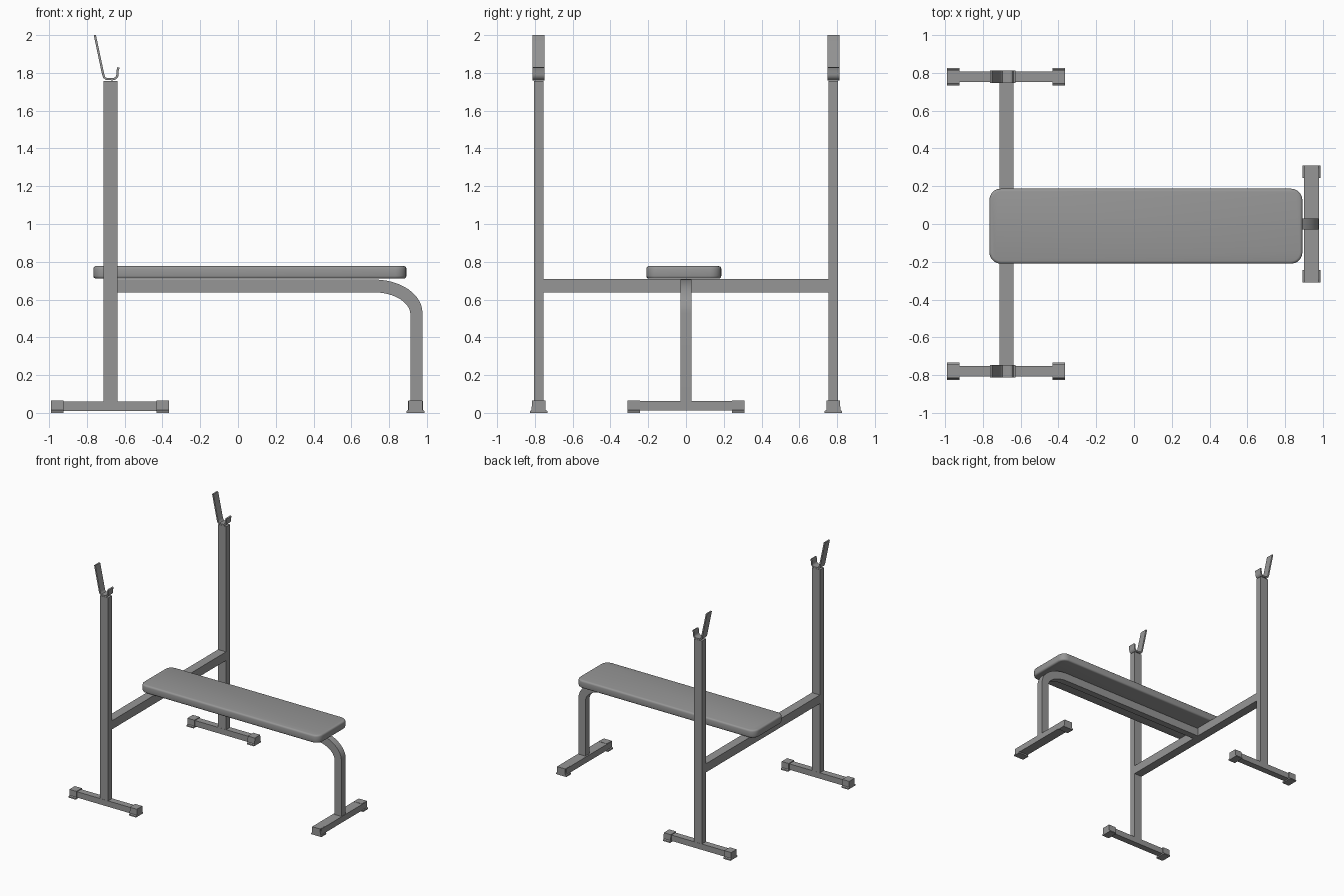
import bpy, bmesh, math
from mathutils import Vector

if "Cube" in bpy.data.objects:
    bpy.data.objects.remove(bpy.data.objects["Cube"])

# dark grey for the whole bench
GREY = bpy.data.materials.new("dark_grey")
GREY.diffuse_color = (0.305, 0.305, 0.305, 1)
GREY.use_nodes = True
GREY.node_tree.nodes["Principled BSDF"].inputs["Base Color"].default_value = GREY.diffuse_color


def finish(name, bm, smooth=True):
    bmesh.ops.recalc_face_normals(bm, faces=bm.faces)
    me = bpy.data.meshes.new(name)
    bm.to_mesh(me)
    bm.free()
    me.materials.append(GREY)
    ob = bpy.data.objects.new(name, me)
    bpy.context.collection.objects.link(ob)
    if smooth:
        bpy.ops.object.select_all(action='DESELECT')
        bpy.context.view_layer.objects.active = ob
        ob.select_set(True)
        bpy.ops.object.shade_smooth_by_angle(angle=math.radians(40))
    return ob


def box_mesh(lo, hi):
    bm = bmesh.new()
    bmesh.ops.create_cube(bm, size=1)
    for v in bm.verts:
        v.co = [l + (c + 0.5) * (h - l) for l, h, c in zip(lo, hi, v.co)]
    return bm


def box(name, lo, hi):
    return finish(name, box_mesh(lo, hi), False)


def strip(name, side_a, side_b, y0, y1):
    """Solid ribbon between two x/z rails, as wide as y0..y1."""
    bm = bmesh.new()
    rings = [[bm.verts.new(p) for p in ((a[0], y0, a[1]), (b[0], y0, b[1]),
                                        (b[0], y1, b[1]), (a[0], y1, a[1]))]
             for a, b in zip(side_a, side_b)]
    for r, s in zip(rings, rings[1:]):
        for i in range(4):
            j = (i + 1) % 4
            bm.faces.new((r[i], r[j], s[j], s[i]))
    bm.faces.new(rings[0])
    bm.faces.new(rings[-1])
    return finish(name, bm)


def foot_cap(name, centre, along, half_w):
    """End cap with a flared sole; along is the axis of the foot bar."""
    prof = [(half_w + 0.011, 0), (half_w + 0.01, 0.01), (half_w + 0.001, 0.016),
            (half_w, 0.065)]
    prof += [(-w, z) for w, z in reversed(prof)]
    bm = bmesh.new()
    ends = []
    for d in (-0.0325, 0.0325):
        ends.append([bm.verts.new((centre[0] + (d if along == 'x' else w),
                                   centre[1] + (w if along == 'x' else d), z))
                     for w, z in prof])
        bm.faces.new(ends[-1])
    n = len(prof)
    for i in range(n):
        j = (i + 1) % n
        bm.faces.new((ends[0][i], ends[0][j], ends[1][j], ends[1][i]))
    return finish(name, bm, False)


# bar hook: centre line in x/z, thickened to both sides
line = [Vector(p) for p in ((-0.758, 2.0), (-0.714, 1.792), (-0.709, 1.777), (-0.698, 1.768))]
line += [Vector((-0.664 + 0.026 * math.cos(a), 1.793 + 0.026 * math.sin(a)))
         for a in (math.radians(270 + 18 * i) for i in range(6))]
line += [Vector((-0.638, 1.812)), Vector((-0.633, 1.829))]
hook_a, hook_b = [], []
for i, p in enumerate(line):
    t = (line[min(i + 1, len(line) - 1)] - line[max(i - 1, 0)]).normalized()
    nrm = Vector((-t.y, t.x)) * 0.006
    hook_a.append(p + nrm)
    hook_b.append(p - nrm)
# trim the hook top level
hook_a[0].y = hook_b[0].y = 2.0

# uprights with their hooks and feet
for side, s in (("left", -1), ("right", 1)):
    y = 0.78 * s
    box(f"upright_{side}", (-0.712, y - 0.026, 0.03), (-0.638, y + 0.026, 1.757))
    strip(f"bar_hook_{side}", hook_a, hook_b, y - 0.032, y + 0.032)
    box(f"rear_foot_{side}", (-0.975, y - 0.027, 0.01), (-0.385, y + 0.027, 0.059))
    for end, x in (("back", -0.9575), ("front", -0.398)):
        foot_cap(f"rear_foot_cap_{side}_{end}", (x, y), 'x', 0.036)

# crossbar between the uprights
box("crossbar", (-0.712, -0.757, 0.638), (-0.638, 0.757, 0.71))

# seat rail bending down into the front leg
arc = [math.radians(90 - 7.5 * i) for i in range(13)]
outer = [(-0.64, 0.706)] + [(0.72 + 0.257 * math.cos(a), 0.53 + 0.176 * math.sin(a)) for a in arc]
inner = [(-0.64, 0.638)] + [(0.72 + 0.193 * math.cos(a), 0.52 + 0.118 * math.sin(a)) for a in arc]
strip("rail_and_front_leg", outer + [(0.977, 0.03)], inner + [(0.913, 0.03)], -0.028, 0.028)

# front foot
box("front_foot", (0.9, -0.295, 0.012), (0.981, 0.295, 0.063))
for side, s in (("left", -1), ("right", 1)):
    foot_cap(f"front_foot_cap_{side}", (0.94, 0.276 * s), 'y', 0.037)

# padded seat with rounded corners and soft edges
bm = box_mesh((-0.766, -0.21, 0.711), (0.892, 0.187, 0.777))
corners = [e for e in bm.edges if abs(e.verts[0].co.z - e.verts[1].co.z) > 0.01]
bmesh.ops.bevel(bm, geom=corners, offset=0.06, segments=5, profile=0.5, affect='EDGES')
rim = [e for e in bm.edges if abs(e.verts[0].co.z - e.verts[1].co.z) < 1e-4]
bmesh.ops.bevel(bm, geom=rim, offset=0.014, segments=3, profile=0.5, affect='EDGES')
finish("seat", bm)
